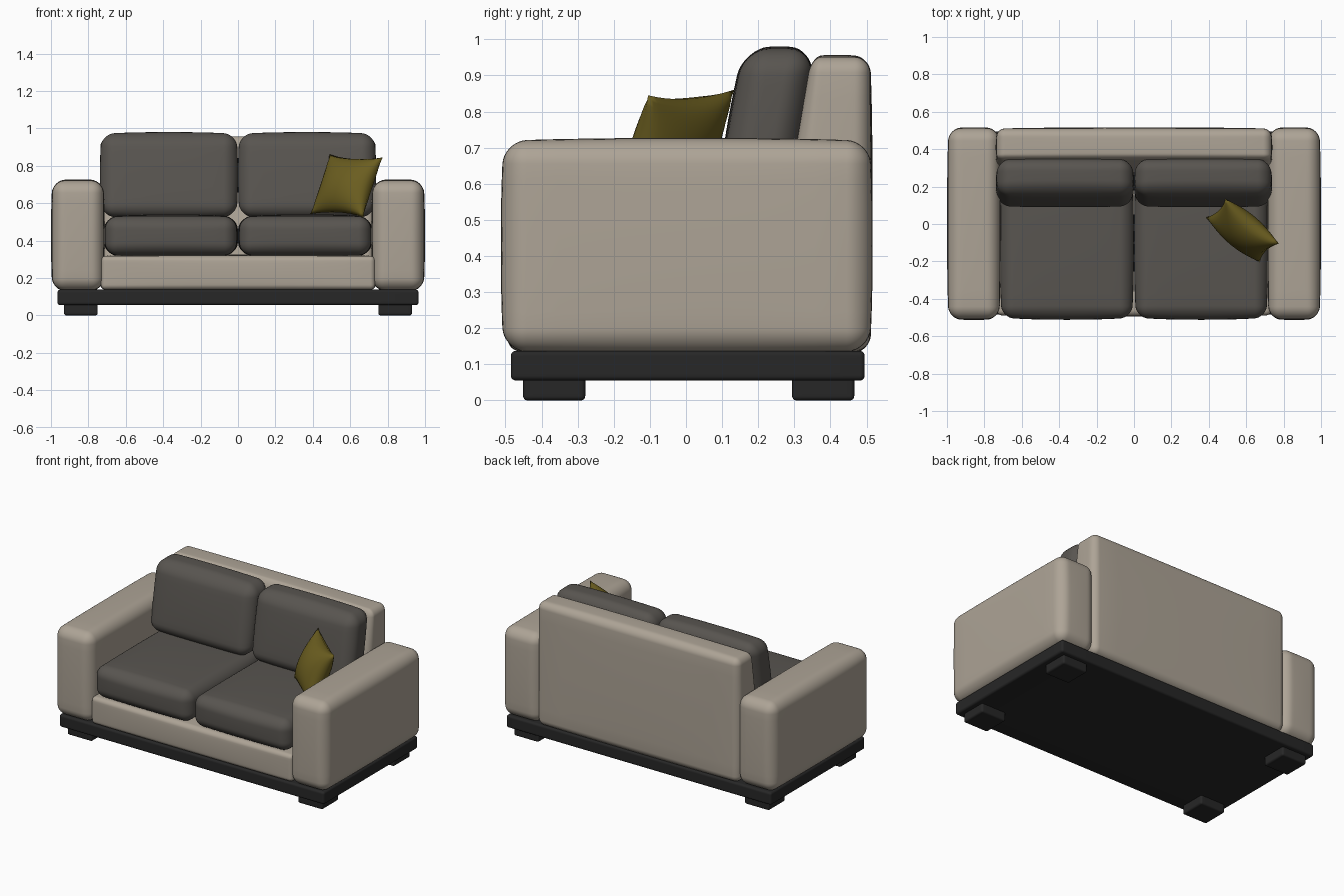
import bpy, bmesh
from mathutils import Vector

if "Cube" in bpy.data.objects:
    bpy.data.objects.remove(bpy.data.objects["Cube"])


def material(name, rgb):
    m = bpy.data.materials.new(name)
    m.diffuse_color = (*rgb, 1)
    m.use_nodes = True
    m.node_tree.nodes["Principled BSDF"].inputs["Base Color"].default_value = m.diffuse_color
    return m


BEIGE = material("beige fabric", (0.42, 0.37, 0.305))
GREY = material("dark grey fabric", (0.098, 0.09, 0.08))
BLACK = material("black wood", (0.02, 0.02, 0.02))
MUSTARD = material("mustard fabric", (0.145, 0.11, 0.014))


def finish(bm, name, mat):
    bmesh.ops.recalc_face_normals(bm, faces=bm.faces)
    for f in bm.faces:
        f.smooth = True
    me = bpy.data.meshes.new(name)
    bm.to_mesh(me)
    bm.free()
    me.materials.append(mat)
    ob = bpy.data.objects.new(name, me)
    bpy.context.collection.objects.link(ob)
    return ob


def soft_box(name, lo, hi, r, mat, puff=0.0, shape=None):
    """Rounded box filling lo..hi, its faces swelling by puff."""
    lo, hi = Vector(lo), Vector(hi)
    c = (lo + hi) / 2
    h = (hi - lo) / 2 - Vector((puff,) * 3)
    bm = bmesh.new()
    bmesh.ops.create_cube(bm, size=2)
    bmesh.ops.subdivide_edges(bm, edges=bm.edges[:], cuts=19, use_grid_fill=True)
    for v in bm.verts:
        inner, d = Vector(), Vector()
        for i in range(3):
            s, sign = abs(v.co[i]), (1 if v.co[i] >= 0 else -1)
            core = h[i] - r
            inner[i] = sign * core * min(s / 0.5, 1)
            d[i] = sign * r * max((s - 0.5) / 0.5, 0)
        n = d.normalized()
        p = inner + n * r
        q = [max(0, 1 - (p[i] / h[i]) ** 2) for i in range(3)]
        swell = Vector((q[1] * q[2], q[0] * q[2], q[0] * q[1]))
        for i in range(3):
            p[i] += puff * n[i] * swell[i] ** 0.6
        p += c
        v.co = shape(p) if shape else p
    return finish(bm, name, mat)


# plinth and feet
soft_box("plinth", (-0.965, -0.485, 0.055), (0.965, 0.495, 0.137), 0.014, BLACK)
for side, x in (("left", -0.84), ("right", 0.84)):
    for end, y in (("front", -0.365), ("back", 0.38)):
        soft_box(f"{side}_{end}_foot", (x - 0.09, y - 0.086, 0),
                 (x + 0.09, y + 0.086, 0.075), 0.012, BLACK)


# backrest front face leans backwards
def lean_front(p):
    if p.y < 0.41:
        p.y += 0.17 * (p.z - 0.72) * (0.41 - p.y) / 0.105
    return p


# upholstered frame
soft_box("seat_base", (-0.74, -0.495, 0.13), (0.74, 0.40, 0.325), 0.025, BEIGE, 0.008)
soft_box("backrest", (-0.74, 0.302, 0.13), (0.74, 0.517, 0.957), 0.042, BEIGE, 0.008, lean_front)


# back cushions lean as a whole
def lean(p):
    p.y += 0.17 * (p.z - 0.75)
    return p


for side, k in (("left", -1), ("right", 1)):
    def span(a, b):
        return sorted((k * a, k * b))
    x0, x1 = span(0.712, 1.0)
    soft_box(f"{side}_arm", (x0, -0.513, 0.128), (x1, 0.517, 0.727), 0.062, BEIGE, 0.01)
    x0, x1 = span(0.0, 0.718)
    soft_box(f"{side}_seat_cushion", (x0, -0.512, 0.31), (x1, 0.31, 0.54), 0.06, GREY, 0.014)
    x0, x1 = span(0.0, 0.738)
    soft_box(f"{side}_back_cushion", (x0, 0.112, 0.52), (x1, 0.328, 0.98), 0.065, GREY, 0.012, lean)

# throw pillow: two bulging grids joined at a pinched seam
centre = Vector((0.58, -0.035, 0.693))
u = Vector((0.143, -0.12, -0.008))
w = Vector((0.052, 0.05, 0.16))
n = u.cross(w).normalized()
bm = bmesh.new()
for sign in (-1, 1):
    made = bmesh.ops.create_grid(bm, x_segments=24, y_segments=24, size=1)["verts"]
    for v in made:
        s, t = v.co.x, v.co.y
        bulge = (max(0, 1 - s * s) * max(0, 1 - t * t)) ** 0.55
        v.co = (centre + u * s * (1 - 0.11 * (1 - t * t))
                + w * t * (1 - 0.11 * (1 - s * s)) + n * sign * 0.085 * bulge)
bmesh.ops.remove_doubles(bm, verts=bm.verts, dist=0.0005)
finish(bm, "throw_pillow", MUSTARD)
